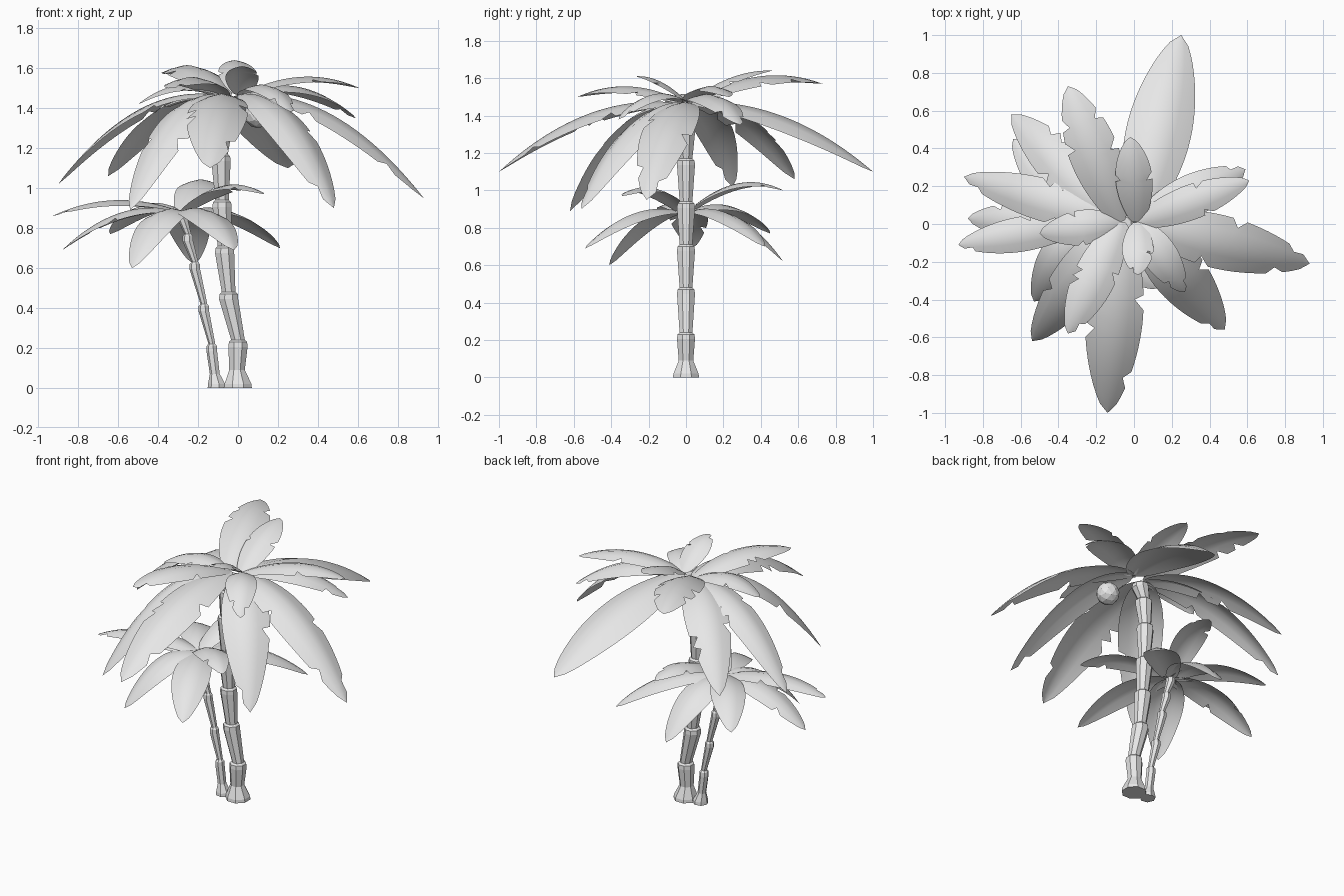
import bpy, math, random
from mathutils import Vector

cube = bpy.data.objects.get("Cube")
if cube:
    bpy.data.objects.remove(cube, do_unlink=True)

random.seed(4)
grey = bpy.data.materials.new("plain_grey")
grey.use_nodes = True
grey.diffuse_color = (0.8, 0.8, 0.8, 1)
grey.node_tree.nodes["Principled BSDF"].inputs["Base Color"].default_value = (0.8, 0.8, 0.8, 1)


def make_object(name, verts, faces, smooth):
    mesh = bpy.data.meshes.new(name)
    mesh.from_pydata(verts, [], faces)
    mesh.materials.append(grey)
    mesh.polygons.foreach_set("use_smooth", [smooth] * len(mesh.polygons))
    obj = bpy.data.objects.new(name, mesh)
    bpy.context.collection.objects.link(obj)
    return obj


def trunk(name, rings, sides=8):
    """Loft of flat rings, each given as x, z and radius."""
    verts, faces = [], []
    for x, z, r in rings:
        for k in range(sides):
            a = math.tau * (k + 0.5) / sides
            verts.append((x + r * math.cos(a), r * math.sin(a), z))
    for i in range(len(rings) - 1):
        for k in range(sides):
            a, b = i * sides + k, i * sides + (k + 1) % sides
            faces.append((a, b, b + sides, a + sides))
    faces.append(tuple(reversed(range(sides))))
    faces.append(tuple(range(len(verts) - sides, len(verts))))
    return make_object(name, verts, faces, False)


def jointed_rings(foot, joints, wide, narrow):
    """Flared foot, then segments that widen towards each joint."""
    rings = list(foot)
    for x, z in joints:
        rings += [(x, z - 0.015, wide), (x, z + 0.01, wide * 0.95), (x, z + 0.02, narrow)]
    return rings


def arch_height(rise, droop_bow):
    """Level fronds bow most, upright ones stay nearly straight."""
    if rise > 0.13:
        return 0.01
    return 0.13 if rise > -0.16 else droop_bow


def frond(name, crown, tip, half, notches, droop_bow, segments=24):
    """Arched leaf with a ridge, drooping sides and torn notches."""
    tip, root = Vector(tip), Vector(crown)
    out = Vector((tip.x - root.x, tip.y - root.y, 0)).normalized()
    bend = root.lerp(tip, 0.52)
    bend.z = max(root.z, tip.z) + arch_height(tip.z - root.z, droop_bow)
    side = Vector((-out.y, out.x, 0))
    torn = {s: random.sample(range(10, segments - 1, 2), notches) for s in (-1, 1)}
    verts, faces = [], []
    for i in range(segments + 1):
        t = i / segments
        p = root * (1 - t) ** 2 + bend * 2 * t * (1 - t) + tip * t * t
        along = ((bend - root) * (1 - t) + (tip - bend) * t).normalized()
        up = along.cross(side)
        if up.z < 0:
            up.negate()
        w = half * max(math.sin(math.pi * t ** 1.05), 0) ** 0.6 + 0.025 * (1 - t)
        for u in (-1, -0.5, 0, 0.5, 1):
            v = w * u
            shift = 0
            if abs(u) == 1 and i in torn[int(u)]:
                v *= 0.68
                shift = -0.02
            verts.append(p + side * v - up * (abs(v) ** 1.4 * 0.8) + along * shift)
    for i in range(segments):
        for k in range(4):
            a = i * 5 + k
            faces.append((a, a + 5, a + 6, a + 1))
    return make_object(name, verts, faces, True)


# Trunks
trunk("tall_trunk", jointed_rings(
    [(0, 0, 0.075), (0, 0.02, 0.073), (-0.005, 0.09, 0.042)],
    [(0, 0.22), (-0.047, 0.46), (-0.067, 0.69), (-0.08, 0.92),
     (-0.085, 1.15), (-0.075, 1.32), (-0.05, 1.42)], 0.052, 0.037))
trunk("short_trunk", jointed_rings(
    [(-0.105, 0, 0.047), (-0.105, 0.02, 0.045), (-0.115, 0.07, 0.026)],
    [(-0.13, 0.2), (-0.17, 0.4), (-0.215, 0.61), (-0.25, 0.75), (-0.28, 0.87)],
    0.028, 0.018), 7)

# Fronds: tip position, half width, notches per side
left_fronds = [
    (-0.14, -1.0, 1.1, 0.14, 2), (-0.54, -0.62, 0.89, 0.12, 1),
    (-0.9, 0.25, 1.02, 0.1, 2), (-0.65, 0.58, 1.06, 0.12, 2),
    (-0.35, 0.73, 1.57, 0.12, 2), (-0.35, -0.58, 1.5, 0.1, 2),
    (-0.5, -0.05, 1.42, 0.08, 1),
]
right_fronds = [
    (0.25, 1.0, 1.1, 0.16, 0), (0.93, -0.21, 0.95, 0.13, 2),
    (0.48, -0.56, 0.9, 0.13, 1), (-0.02, 0.46, 1.64, 0.085, 1),
    (0.61, 0.23, 1.5, 0.08, 1), (0.59, 0.29, 1.35, 0.1, 1),
    (0.27, -0.36, 1.38, 0.08, 1), (0.02, -0.27, 1.61, 0.07, 1),
]
short_fronds = [
    (-0.93, -0.11, 0.86, 0.08, 1), (-0.88, 0.03, 0.69, 0.09, 1),
    (-0.53, -0.41, 0.6, 0.1, 0), (-0.02, -0.54, 0.69, 0.1, 0),
    (0.21, 0.42, 0.7, 0.09, 0), (-0.22, 0.52, 0.62, 0.1, 0),
    (-0.14, 0.52, 1.0, 0.08, 1), (0.13, -0.34, 0.97, 0.08, 1),
    (-0.64, 0.45, 0.77, 0.09, 0),
]
for label, crown, bow, fronds in (("tall_left", (-0.07, 0.01, 1.46), 0.09, left_fronds),
                                  ("tall_right", (0.02, 0.01, 1.47), 0.04, right_fronds),
                                  ("short", (-0.28, 0, 0.88), 0.09, short_fronds)):
    for n, (x, y, z, half, notches) in enumerate(fronds):
        frond(f"{label}_frond_{n + 1}", crown, (x, y, z), half, notches, bow)

# Nut hanging under the tall crown
bpy.ops.mesh.primitive_ico_sphere_add(subdivisions=2, radius=0.07, location=(0.1, -0.12, 1.37))
nut = bpy.context.object
nut.name = "nut"
nut.data.materials.append(grey)
